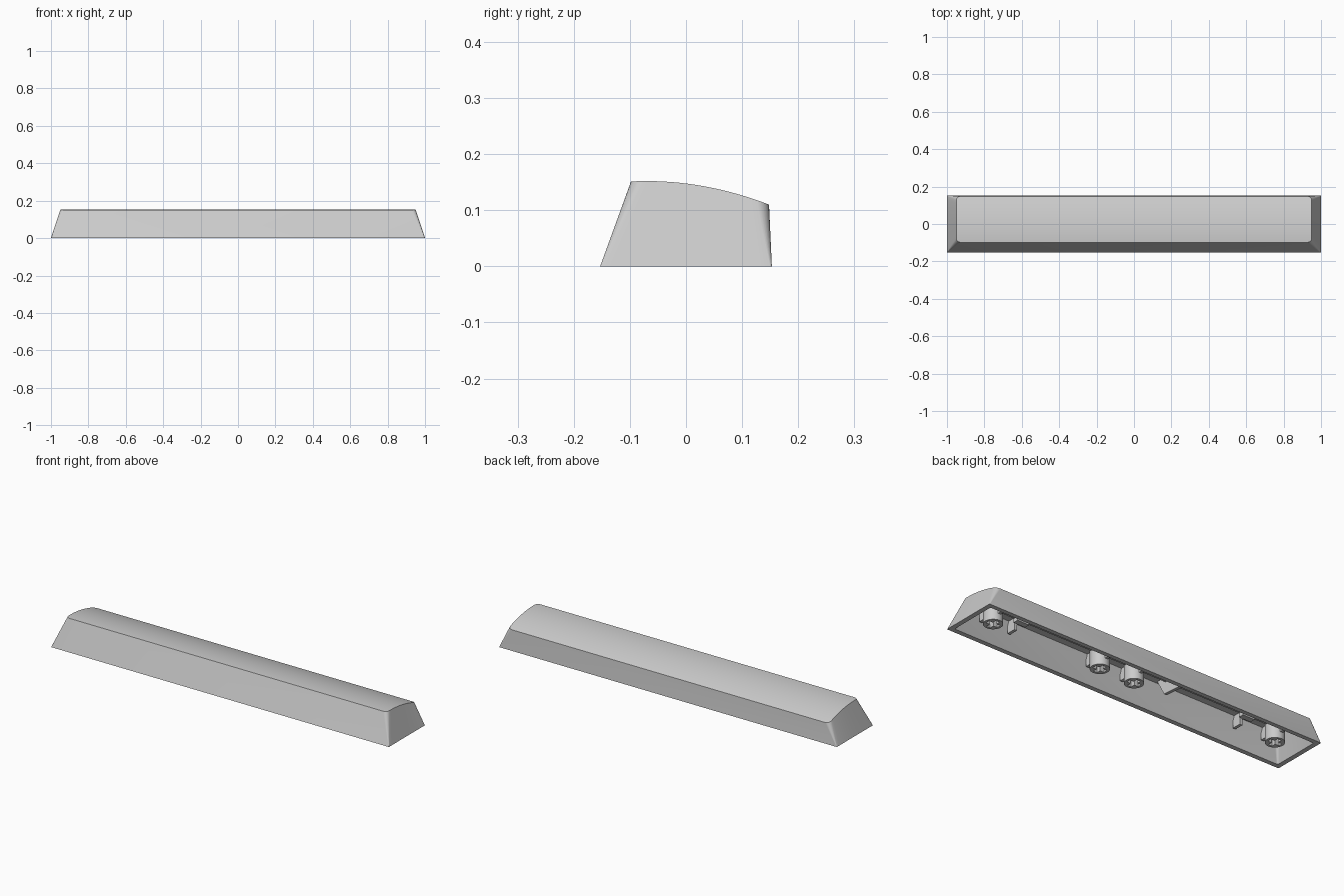
import bpy, bmesh, math

if "Cube" in bpy.data.objects:
    bpy.data.objects.remove(bpy.data.objects["Cube"])


def top_z(y):
    # gentle front-to-back crown of the top face
    return 0.152 - 0.884 * (y + 0.07) ** 2


def half_ring(hx, y0, y1, r, n=6, m=16):
    # right-hand half of a rounded rectangle, front to back
    pts = []
    for i in range(n + 1):
        a = -math.pi / 2 + i * math.pi / 2 / n
        pts.append((hx - r + r * math.cos(a), y0 + r + r * math.sin(a)))
    for i in range(1, m):
        pts.append((hx, y0 + r + (y1 - y0 - 2 * r) * i / m))
    for i in range(n + 1):
        a = i * math.pi / 2 / n
        pts.append((hx - r + r * math.cos(a), y1 - r + r * math.sin(a)))
    return pts


def finish(bm, name, angle=30):
    bmesh.ops.recalc_face_normals(bm, faces=bm.faces)
    me = bpy.data.meshes.new(name)
    bm.to_mesh(me)
    bm.free()
    ob = bpy.data.objects.new(name, me)
    bpy.context.collection.objects.link(ob)
    bpy.ops.object.select_all(action='DESELECT')
    ob.select_set(True)
    bpy.context.view_layer.objects.active = ob
    bpy.ops.object.shade_smooth_by_angle(angle=math.radians(angle))
    return ob


# hollow cap: outer top, outer base, inner base, inner ceiling
def build_shell():
    bm = bmesh.new()
    levels = [
        (half_ring(0.95, -0.098, 0.148, 0.022), top_z),
        (half_ring(1.0, -0.153, 0.153, 0.003), lambda y: 0.0),
        (half_ring(0.975, -0.128, 0.13, 0.008), lambda y: 0.0),
        (half_ring(0.93, -0.08, 0.126, 0.018), lambda y: top_z(y) - 0.025),
    ]
    rings = []
    for pts, zf in levels:
        right = [bm.verts.new((x, y, zf(y))) for x, y in pts]
        left = [bm.verts.new((-x, y, zf(y))) for x, y in pts]
        rings.append((right, left))
    n = len(rings[0][0])
    for (r0, l0), (r1, l1) in zip(rings, rings[1:]):
        loop0, loop1 = r0 + l0[::-1], r1 + l1[::-1]
        for i in range(2 * n):
            j = (i + 1) % (2 * n)
            bm.faces.new((loop0[i], loop0[j], loop1[j], loop1[i]))
    for right, left in (rings[0], rings[-1]):
        for i in range(n - 1):
            bm.faces.new((left[i], right[i], right[i + 1], left[i + 1]))
    finish(bm, "keycap_shell")


def prism(name, profile, x0, x1):
    # y-z profile extruded along x
    bm = bmesh.new()
    face = bm.faces.new([bm.verts.new((x0, y, z)) for y, z in profile])
    ext = bmesh.ops.extrude_face_region(bm, geom=[face])
    verts = [v for v in ext["geom"] if isinstance(v, bmesh.types.BMVert)]
    bmesh.ops.translate(bm, vec=(x1 - x0, 0, 0), verts=verts)
    finish(bm, name)


def stem(x, radius=0.047, z0=0.015, z1=0.132):
    # round post with a cross-shaped socket
    a, b = 0.034, 0.011
    cross = [(a, -b), (a, b), (b, b), (b, a), (-b, a), (-b, b),
             (-a, b), (-a, -b), (-b, -b), (-b, -a), (b, -a), (b, -b)]
    circle = [(radius * math.cos(t * math.pi / 16), radius * math.sin(t * math.pi / 16))
              for t in range(32)]
    cu = bpy.data.curves.new("stem", 'CURVE')
    cu.dimensions = '2D'
    cu.fill_mode = 'BOTH'
    cu.extrude = (z1 - z0) / 2
    for pts in (circle, cross):
        sp = cu.splines.new('POLY')
        sp.points.add(len(pts) - 1)
        for p, (px, py) in zip(sp.points, pts):
            p.co = (px, py, 0, 1)
        sp.use_cyclic_u = True
    tmp = bpy.data.objects.new("stem_outline", cu)
    bpy.context.collection.objects.link(tmp)
    bm = bmesh.new()
    bm.from_mesh(tmp.to_mesh())
    tmp.to_mesh_clear()
    bpy.data.objects.remove(tmp)
    bmesh.ops.remove_doubles(bm, verts=bm.verts, dist=1e-5)
    bmesh.ops.translate(bm, vec=(x, 0, (z0 + z1) / 2), verts=bm.verts)
    finish(bm, "stem")


build_shell()

front_fin = [(-0.09, 0.065), (-0.04, 0.065), (-0.04, 0.13), (-0.09, 0.13)]
back_fin = [(0.04, 0.05), (0.125, 0.05), (0.13, 0.1), (0.04, 0.13)]

# switch and stabiliser stems with their support fins
for x in (-0.85, 0.0, 0.206, 0.85):
    stem(x)
    prism("stem_front_fin", front_fin, x - 0.008, x + 0.008)
    prism("stem_back_fin", back_fin, x - 0.008, x + 0.008)

# long stiffening rib under the top
prism("long_rib", [(-0.01, 0.1), (0.01, 0.1), (0.01, 0.132), (-0.01, 0.132)], -0.82, 0.82)

# rib blocks and fins beside the outer stems
for x in (-0.68, 0.68):
    prism("rib_block", [(-0.015, 0.08), (0.015, 0.08), (0.015, 0.132), (-0.015, 0.132)],
          x - 0.035, x + 0.035)
    prism("side_fin", front_fin, x - 0.008, x + 0.008)

# tapered middle fin
prism("middle_fin", [(-0.07, 0.13), (-0.02, 0.04), (0.12, 0.03), (0.13, 0.1), (0.04, 0.13)],
      -0.214, -0.198)
